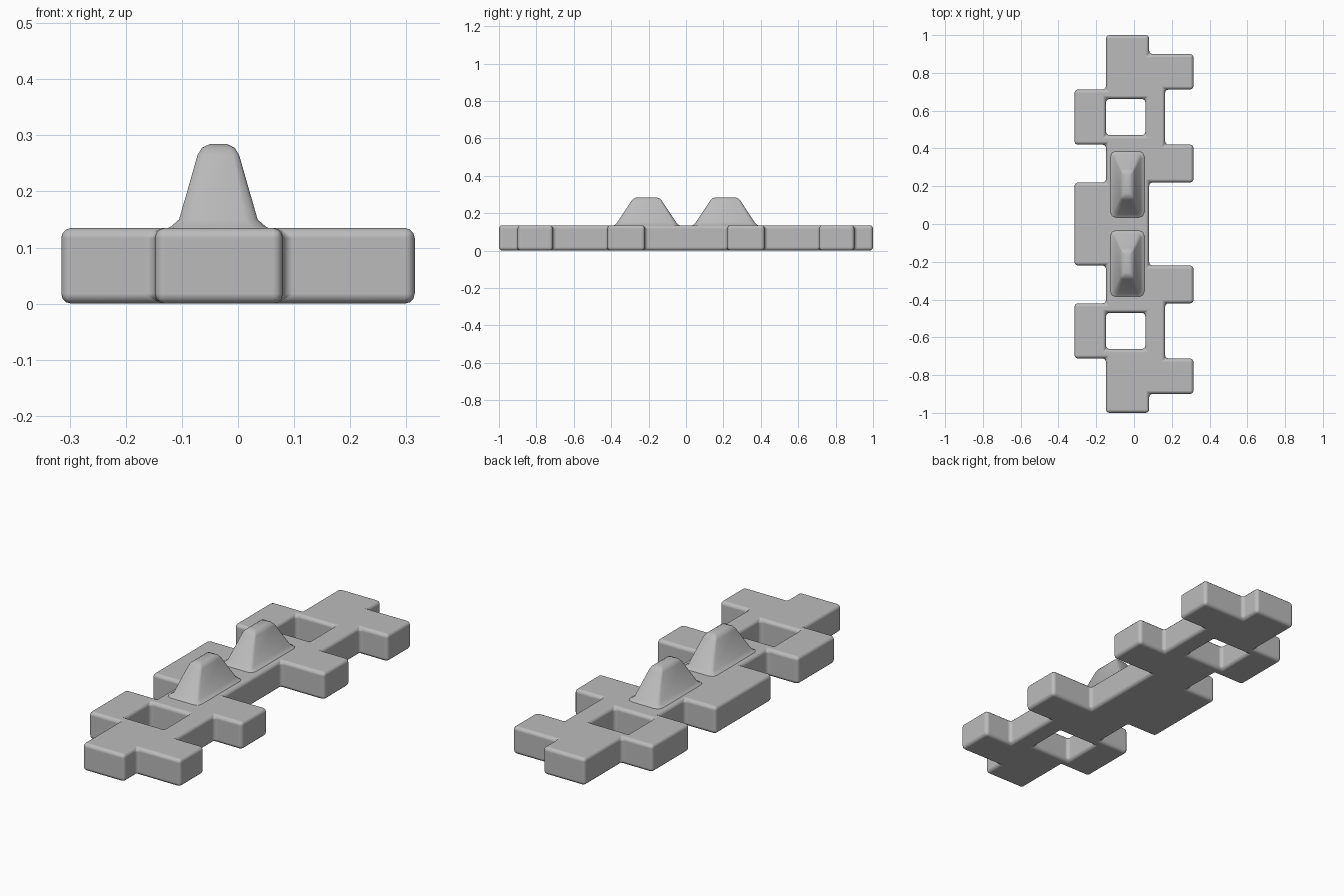
import bpy
import bmesh
from math import radians

cube = bpy.data.objects.get("Cube")
if cube:
    bpy.data.objects.remove(cube, do_unlink=True)

# Single grey metal colour
metal = bpy.data.materials.new("grey metal")
metal.use_nodes = True
GREY = (0.5, 0.5, 0.5, 1.0)
metal.diffuse_color = GREY
metal.node_tree.nodes["Principled BSDF"].inputs["Base Color"].default_value = GREY

THICK = 0.135


def make_object(name, bm):
    bmesh.ops.recalc_face_normals(bm, faces=bm.faces)
    for f in bm.faces:
        f.smooth = True
    mesh = bpy.data.meshes.new(name)
    bm.to_mesh(mesh)
    bm.free()
    mesh.materials.append(metal)
    obj = bpy.data.objects.new(name, mesh)
    bpy.context.collection.objects.link(obj)
    return obj


# Link plate: cells of a grid, mirrored front to back, then thickened
XS = [-0.315, -0.148, 0.06, 0.08, 0.165, 0.315]
YS = [0, 0.22, 0.42, 0.47, 0.662, 0.712, 0.9, 1]
ROWS = [          # one row per y step, from the middle outwards
    "###..",
    ".####",
    "####.",
    "#.##.",
    "####.",
    ".####",
    ".##..",
]


def build_plate():
    bm = bmesh.new()
    for side in (1, -1):
        for j, row in enumerate(ROWS):
            for i, cell in enumerate(row):
                if cell == "#":
                    y0, y1 = sorted((side * YS[j], side * YS[j + 1]))
                    x0, x1 = XS[i], XS[i + 1]
                    corners = [(x0, y0), (x1, y0), (x1, y1), (x0, y1)]
                    bm.faces.new([bm.verts.new((x, y, 0)) for x, y in corners])
    bmesh.ops.remove_doubles(bm, verts=bm.verts, dist=0.0005)
    top = bmesh.ops.extrude_face_region(bm, geom=bm.faces[:], use_keep_orig=True)
    for v in top["geom"]:
        if isinstance(v, bmesh.types.BMVert):
            v.co.z = THICK
    bmesh.ops.recalc_face_normals(bm, faces=bm.faces)
    bmesh.ops.dissolve_limit(bm, angle_limit=radians(1),
                             verts=bm.verts, edges=bm.edges)
    plate = make_object("link_plate", bm)
    bevel = plate.modifiers.new("rounded edges", "BEVEL")
    bevel.width = 0.018
    bevel.segments = 3
    bevel.limit_method = "ANGLE"
    bevel.angle_limit = radians(40)
    bevel.use_clamp_overlap = False
    bevel.harden_normals = True


# Guide teeth: stacked chamfered rectangles (height, half width, half length)
TOOTH = [
    (0.128, 0.105, 0.185),
    (0.137, 0.085, 0.172),
    (0.150, 0.070, 0.158),
    (0.265, 0.037, 0.082),
    (0.278, 0.029, 0.070),
    (0.285, 0.014, 0.052),
]


def build_tooth(name, cx, cy):
    bm = bmesh.new()
    rings = []
    for z, hx, hy in TOOTH:
        c = hx * 0.3
        quarter = [(hx, hy - c), (hx - c * 0.3, hy - c * 0.3), (hx - c, hy)]
        pts = quarter + [(-x, y) for x, y in reversed(quarter)]
        pts += [(-x, -y) for x, y in pts]
        rings.append([bm.verts.new((cx + x, cy + y, z)) for x, y in pts])
    for low, high in zip(rings, rings[1:]):
        n = len(low)
        for k in range(n):
            m = (k + 1) % n
            bm.faces.new((low[k], low[m], high[m], high[k]))
    bm.faces.new(rings[-1])
    bm.faces.new(list(reversed(rings[0])))
    make_object(name, bm)


build_plate()
build_tooth("back_guide_tooth", -0.035, 0.21)
build_tooth("front_guide_tooth", -0.035, -0.21)
